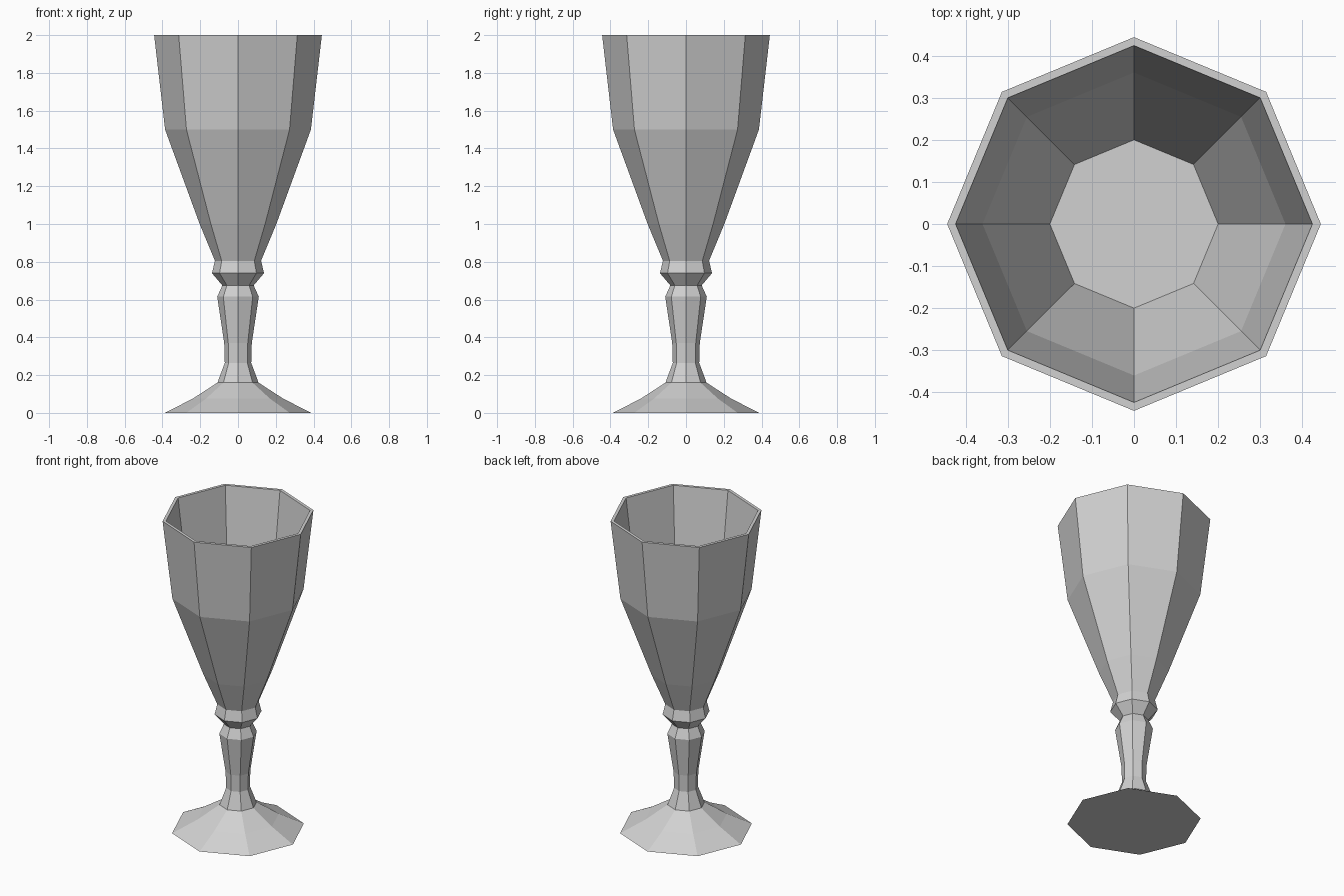
import bpy
import bmesh
from math import cos, sin, tau

SIDES = 8

cube = bpy.data.objects.get("Cube")
if cube:
    bpy.data.objects.remove(cube, do_unlink=True)

grey = bpy.data.materials.new("pale_grey")
grey.use_nodes = True
colour = (0.64, 0.64, 0.64, 1)
grey.diffuse_color = colour
grey.node_tree.nodes["Principled BSDF"].inputs["Base Color"].default_value = colour


def lathe(name, profile, cap_start=False, cap_end=False):
    """Turn a (radius, height) profile into a flat-sided part."""
    bm = bmesh.new()
    rings = [[bm.verts.new((r * cos(tau * i / SIDES), r * sin(tau * i / SIDES), z))
              for i in range(SIDES)] for r, z in profile]
    for low, high in zip(rings, rings[1:]):
        for i in range(SIDES):
            j = (i + 1) % SIDES
            bm.faces.new((low[i], low[j], high[j], high[i]))
    if cap_start:
        bm.faces.new(rings[0][::-1])
    if cap_end:
        bm.faces.new(rings[-1])
    mesh = bpy.data.meshes.new(name)
    bm.to_mesh(mesh)
    bm.free()
    mesh.materials.append(grey)
    obj = bpy.data.objects.new(name, mesh)
    bpy.context.collection.objects.link(obj)
    return obj


# Spreading foot with a flat underside
lathe("foot", [(0.388, 0), (0.24, 0.075), (0.109, 0.16)], cap_start=True)

# Waisted stem, widening to a shoulder
lathe("stem", [(0.109, 0.16), (0.07, 0.265), (0.073, 0.37),
               (0.11, 0.615), (0.083, 0.675)])

# Collar under the bowl
lathe("collar", [(0.083, 0.675), (0.138, 0.74), (0.122, 0.805)])

# Bowl: up the outside, over the rim, down the inside to its floor
lathe("bowl", [(0.122, 0.805), (0.203, 1.0), (0.386, 1.5), (0.444, 2.0),
               (0.424, 2.0), (0.36, 1.5), (0.2, 1.05)], cap_end=True)
